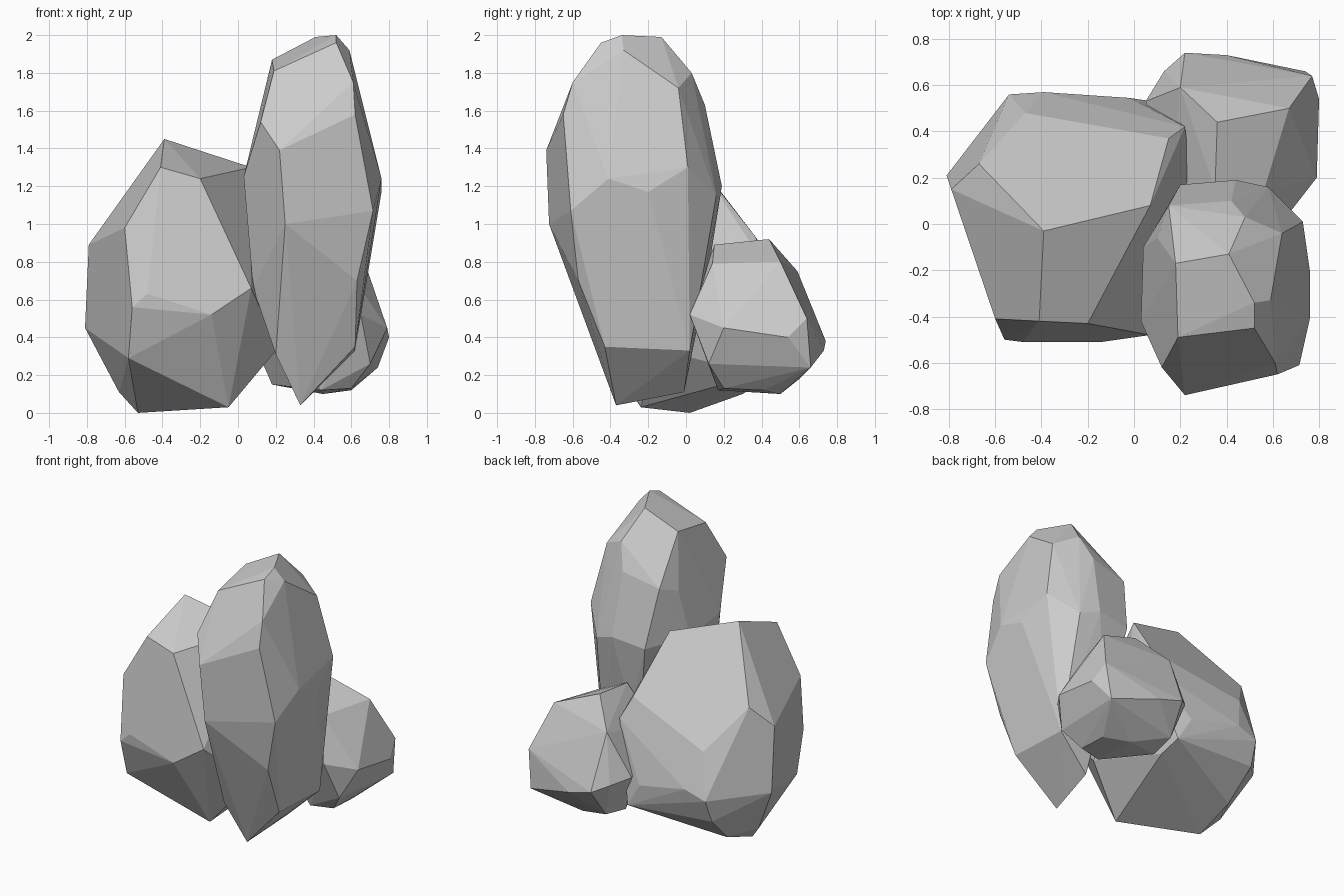
import bpy
import bmesh


def rock(name, corners):
    """Faceted boulder: the convex hull around a few chosen corners."""
    bm = bmesh.new()
    for p in corners:
        bm.verts.new(p)
    bmesh.ops.convex_hull(bm, input=bm.verts[:])
    loose = [v for v in bm.verts if not v.link_faces]
    bmesh.ops.delete(bm, geom=loose, context='VERTS')
    # merge nearly coplanar triangles into broad chiselled facets
    bmesh.ops.dissolve_limit(bm, angle_limit=0.07, verts=bm.verts[:], edges=bm.edges[:])
    bmesh.ops.recalc_face_normals(bm, faces=bm.faces[:])
    me = bpy.data.meshes.new(name)
    bm.to_mesh(me)
    bm.free()
    ob = bpy.data.objects.new(name, me)
    bpy.context.collection.objects.link(ob)
    return ob


# broad rock on the left
broad = rock("rock_cluster", [
    # crown and sloping top
    (-.39, -.03, 1.45), (.07, .08, 1.30), (.15, .37, .93), (-.47, .48, .75), (-.67, .26, 1.03),
    # front shoulder and front face
    (-.41, -.42, 1.30), (-.20, -.43, 1.24), (.07, -.02, 1.18), (-.60, -.41, .98),
    (.07, -.48, .66), (-.14, -.51, .52), (-.48, -.51, .63), (-.56, -.50, .56),
    # left side
    (-.79, .15, .89), (-.81, .21, .45), (-.58, -.40, .29), (-.63, .10, .11),
    # back and right side
    (-.54, .56, .45), (-.39, .57, .5), (-.02, .545, .42), (.22, .42, .78), (.25, .20, .65), (.21, -.15, .34),
    # underside
    (-.53, .02, 0), (-.05, -.24, .03), (-.53, .30, .10), (.09, .38, .20), (.08, .53, .25), (-.55, .50, .29),
])

# tall leaning rock at the front right
tall = rock("tall_rock", [
    # crown
    (.52, -.34, 2.0), (.41, -.13, 1.99), (.52, -.45, 1.96), (.19, -.49, 1.81), (.18, -.17, 1.87),
    (.59, -.33, 1.92), (.48, .03, 1.80), (.64, -.04, 1.72),
    # front face
    (.61, -.60, 1.75), (.12, -.62, 1.54), (.22, -.74, 1.39), (.62, -.65, 1.58),
    (.25, -.725, 1.0), (.715, -.61, 1.07), (.63, -.57, .70),
    # right side
    (.76, -.41, 1.24), (.76, -.20, 1.17), (.73, .01, 1.30),
    # back
    (.42, .10, 1.63), (.15, .08, 1.57), (.10, -.06, 1.52), (.44, .19, 1.20), (.20, .17, 1.17),
    (.58, .16, 1.15), (.35, .11, .70),
    # left side
    (.03, -.42, 1.25), (.04, -.10, 1.2), (.08, -.40, .66),
    # pointed foot
    (.33, -.37, .04), (.20, -.44, .31), (.62, -.43, .35), (.62, .02, .33), (.39, -.01, .11),
])

# small rock behind
small = rock("small_rock", [
    # top
    (.36, .44, .92), (.35, .15, .89), (.20, .59, .75), (.56, .14, .79), (.67, .50, .80),
    # middle ring
    (.77, .64, .50), (.80, .54, .40), (.79, .20, .45), (.65, .02, .52), (.22, .74, .38),
    (.40, .73, .33), (.13, .66, .42), (.05, .53, .45), (.15, .10, .60),
    # underside
    (.74, .66, .24), (.60, .41, .12), (.60, .20, .13), (.70, .12, .26), (.20, .60, .18),
    (.18, .41, .15), (.44, .17, .12), (.45, .50, .10),
])

# fuse the three rocks into one closed skin
bpy.context.view_layer.objects.active = broad
for other in (tall, small):
    mod = broad.modifiers.new("fuse", 'BOOLEAN')
    mod.operation = 'UNION'
    mod.solver = 'EXACT'
    mod.object = other
    bpy.ops.object.modifier_apply(modifier=mod.name)
    bpy.data.objects.remove(other)
